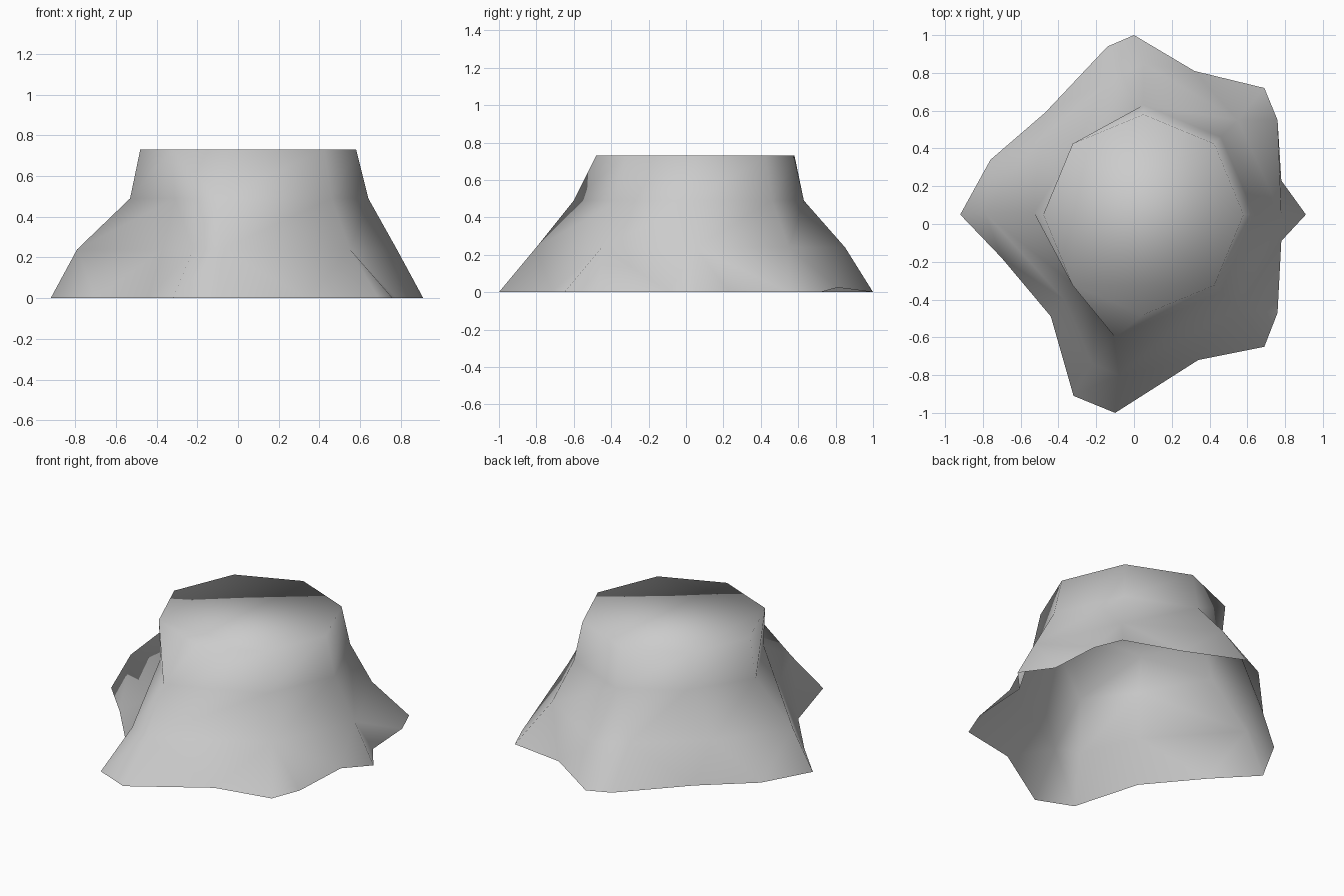
import bpy
import bmesh
from math import atan2, cos, sin, tau

cube = bpy.data.objects.get("Cube")
if cube:
    bpy.data.objects.remove(cube)

CENTRE = 0.05  # the crown's axis, in x and y

# Plain grey material
grey = bpy.data.materials.new("plain_grey")
grey.use_nodes = True
colour = (0.6, 0.6, 0.6, 1)
grey.diffuse_color = colour
grey.node_tree.nodes["Principled BSDF"].inputs["Base Color"].default_value = colour

# Outlines, counter-clockwise from the +x corner
crown = [(CENTRE + 0.53 * cos(i * tau / 8), CENTRE + 0.53 * sin(i * tau / 8)) for i in range(8)]
waist = [(.64, .05), (.46, .46), (.05, .63), (-.3, .42),
         (-.53, .06), (-.31, -.33), (-.1, -.6), (.46, -.36)]
skirt = [(.78, .05), (.55, .55), (.05, .85), (-.13, .76), (-.5, .45),
         (-.79, .06), (-.37, -.4), (-.22, -.74), (-.08, -.8), (.55, -.45)]
hem = [(.91, .05), (.78, .23), (.76, .55), (.69, .72), (.32, .81), (0, 1),
       (-.14, .94), (-.47, .59), (-.76, .34), (-.92, .05), (-.7, -.18), (-.44, -.49),
       (-.32, -.91), (-.1, -1), (.34, -.72), (.69, -.65), (.76, -.47), (.78, -.09)]


def angle(ring, i):
    """Direction of a ring vertex, growing past a full turn."""
    n = len(ring)
    v = ring[i % n].co
    a = 0 if i % n == 0 else atan2(v.y - CENTRE, v.x - CENTRE) % tau
    return a + tau * (i // n)


def bridge(bm, low, high):
    """Join two rings with quads where corners line up, triangles elsewhere."""
    i = j = 0
    while i < len(low) or j < len(high):
        a, b = low[i % len(low)], high[j % len(high)]
        c, d = low[(i + 1) % len(low)], high[(j + 1) % len(high)]
        gap = angle(low, i + 1) - angle(high, j + 1)
        if abs(gap) < 0.08:
            bm.faces.new((a, c, d, b))
            i, j = i + 1, j + 1
        elif gap < 0:
            bm.faces.new((a, c, b))
            i += 1
        else:
            bm.faces.new((a, d, b))
            j += 1


# Draped shell: open below, closed flat on top
bm = bmesh.new()
rings = [[bm.verts.new((x, y, z)) for x, y in outline]
         for outline, z in ((hem, 0), (skirt, .24), (waist, .49), (crown, .73))]
rings[0][4].co.z = 0.025
for low, high in zip(rings, rings[1:]):
    bridge(bm, low, high)
bm.faces.new(rings[-1])
for face in bm.faces:
    face.smooth = True

mesh = bpy.data.meshes.new("draped_shell")
bm.to_mesh(mesh)
bm.free()
mesh.materials.append(grey)
bpy.context.collection.objects.link(bpy.data.objects.new("draped_shell", mesh))
